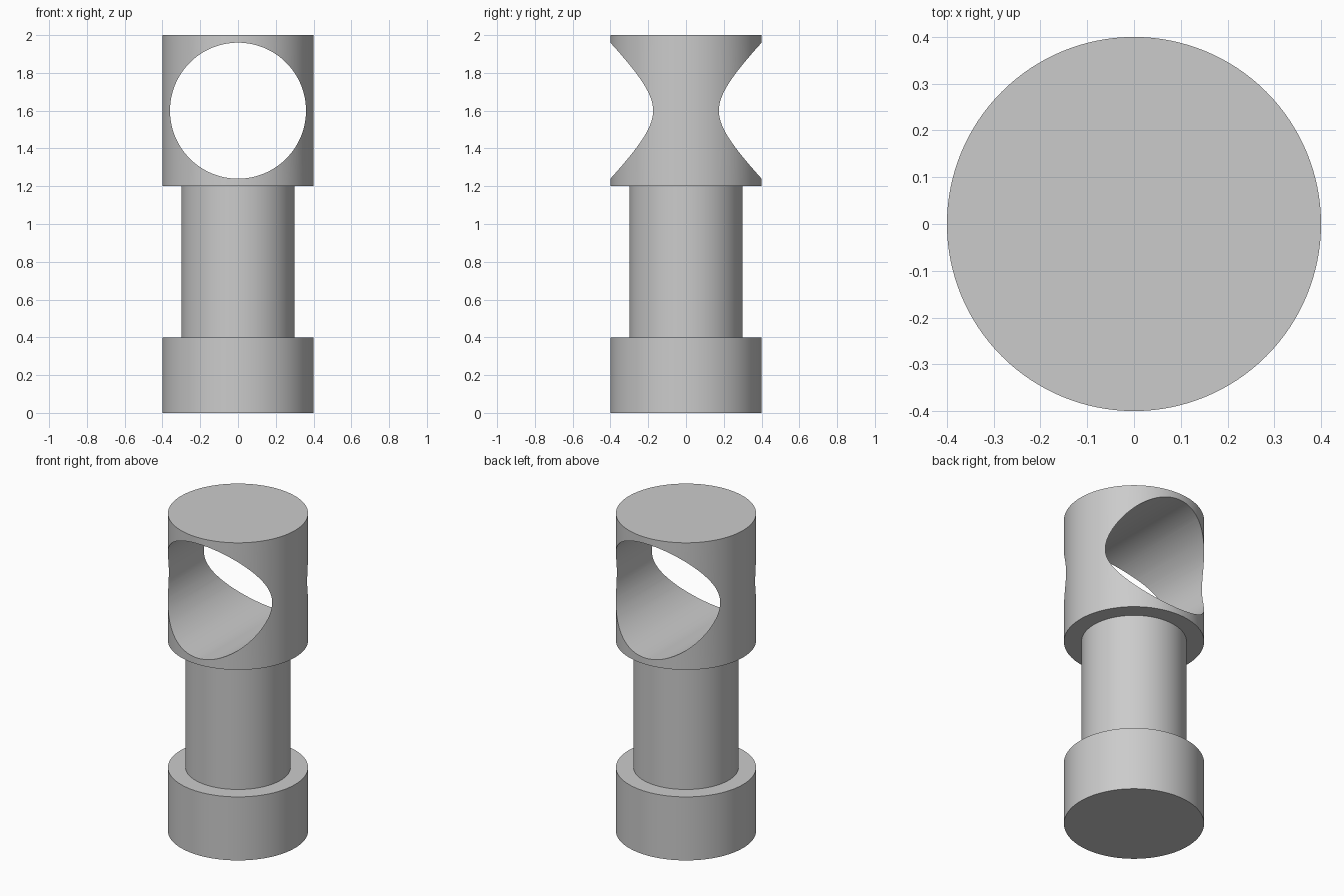
import bpy
import bmesh
import math

SEGMENTS = 128

cube = bpy.data.objects.get("Cube")
if cube:
    bpy.data.objects.remove(cube, do_unlink=True)

# Plain grey for the whole post
grey = bpy.data.materials.new("plain_grey")
grey.use_nodes = True
colour = (0.6, 0.6, 0.6, 1)
grey.diffuse_color = colour
grey.node_tree.nodes["Principled BSDF"].inputs["Base Color"].default_value = colour


def lathe(name, profile):
    """Revolve (radius, z) steps into one closed solid with flat end caps."""
    bm = bmesh.new()
    rings = []
    for radius, z in profile:
        angles = [math.tau * i / SEGMENTS for i in range(SEGMENTS)]
        rings.append([bm.verts.new((radius * math.cos(a), radius * math.sin(a), z))
                      for a in angles])
    for low, high in zip(rings, rings[1:]):
        for i in range(SEGMENTS):
            j = (i + 1) % SEGMENTS
            bm.faces.new((low[i], low[j], high[j], high[i]))
    bm.faces.new(rings[0][::-1])
    bm.faces.new(rings[-1])
    mesh = bpy.data.meshes.new(name)
    bm.to_mesh(mesh)
    bm.free()
    mesh.materials.append(grey)
    obj = bpy.data.objects.new(name, mesh)
    bpy.context.collection.objects.link(obj)
    return obj


# Post: wide foot, narrower shaft, wide head
post = lathe("post", [(0.4, 0), (0.4, 0.4), (0.3, 0.4),
                      (0.3, 1.2), (0.4, 1.2), (0.4, 2)])

# Round bore through the head, front to back
bore = lathe("bore_cutter", [(0.36, -0.6), (0.36, 0.6)])
bore.rotation_euler.x = math.pi / 2
bore.location.z = 1.6
bore.hide_render = True

cut = post.modifiers.new("bore", 'BOOLEAN')
cut.operation = 'DIFFERENCE'
cut.solver = 'EXACT'
cut.object = bore

bpy.ops.object.select_all(action='DESELECT')
post.select_set(True)
bpy.context.view_layer.objects.active = post
bpy.ops.object.modifier_apply(modifier=cut.name)
bpy.data.objects.remove(bore, do_unlink=True)

# Smooth round walls with crisp rims
bpy.ops.object.shade_smooth_by_angle(angle=math.radians(30))
